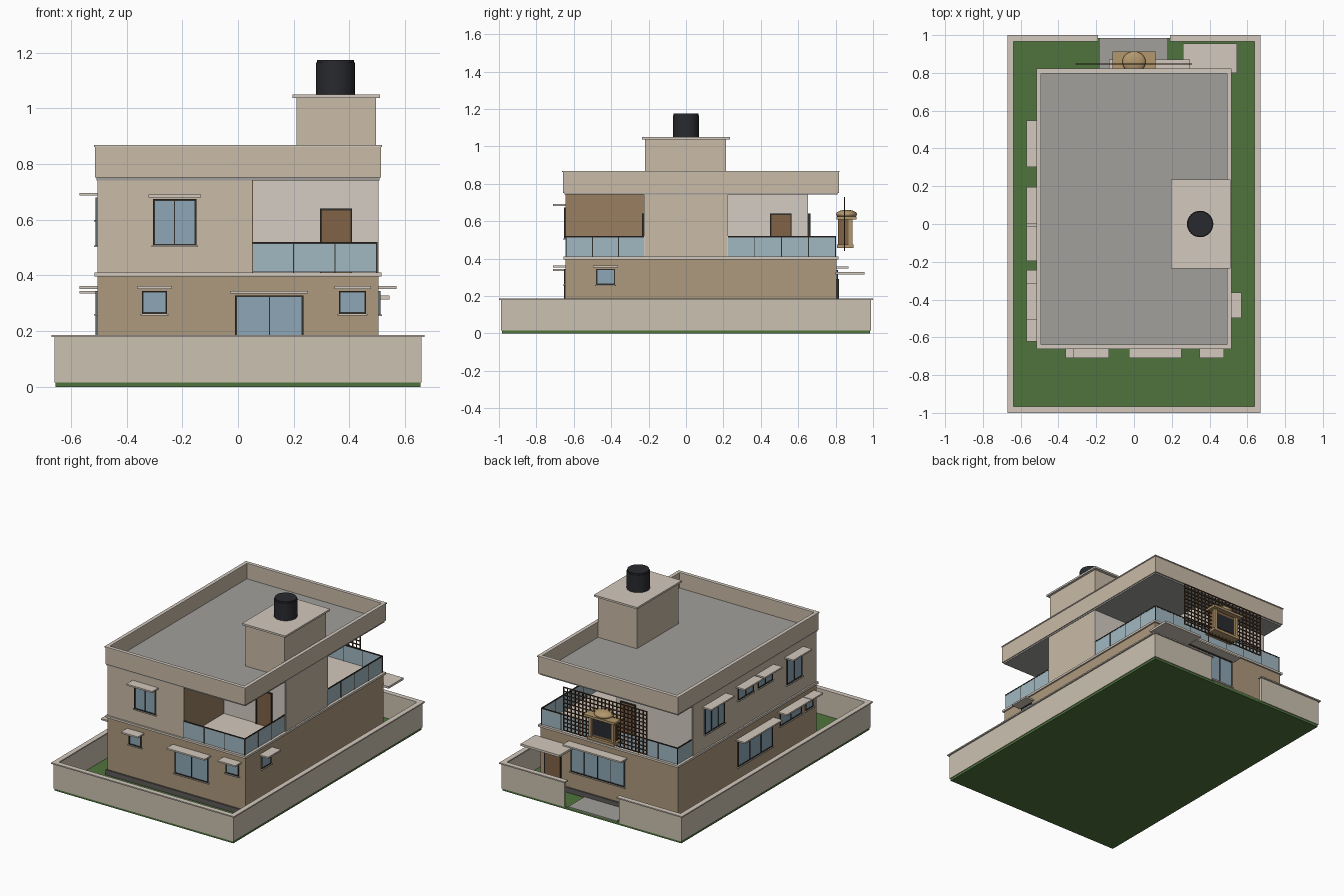
import bpy, bmesh, math
from mathutils import Matrix, Vector

if "Cube" in bpy.data.objects:
    bpy.data.objects.remove(bpy.data.objects["Cube"])


def mat(name, r, g, b):
    m = bpy.data.materials.new(name)
    m.diffuse_color = tuple((c / 255) ** 2.2 for c in (r, g, b)) + (1,)
    m.use_nodes = True
    m.node_tree.nodes["Principled BSDF"].inputs["Base Color"].default_value = m.diffuse_color
    return m


CREAM = mat("cream_plaster", 200, 186, 166)
TAN = mat("tan_plaster", 172, 152, 124)
BROWN = mat("brown_plaster", 152, 127, 97)
PALE = mat("pale_plaster", 210, 203, 193)
STONE = mat("boundary_stone", 202, 192, 175)
TRIM = mat("pale_trim", 210, 200, 188)
GREY = mat("grey_concrete", 160, 158, 155)
PLINTH = mat("plinth_grey", 95, 92, 90)
GRASS = mat("grass", 80, 115, 62)
GLASS = mat("blue_glass", 140, 165, 180)
RAILGLASS = mat("railing_glass", 160, 182, 192)
DARK = mat("dark_frame", 55, 52, 48)
WOOD = mat("door_wood", 128, 98, 72)
LATTICE = mat("lattice_wood", 80, 58, 42)
GOLD = mat("carved_wood", 178, 150, 108)
BLACK = mat("tank_black", 45, 46, 50)


def finish(bm, name, m):
    me = bpy.data.meshes.new(name)
    bm.to_mesh(me)
    bm.free()
    me.materials.append(m)
    ob = bpy.data.objects.new(name, me)
    bpy.context.collection.objects.link(ob)
    return ob


def boxes(name, m, *spans):
    """One object made of boxes given as (x0, x1, y0, y1, z0, z1)."""
    bm = bmesh.new()
    for x0, x1, y0, y1, z0, z1 in spans:
        size = Matrix.Diagonal((abs(x1 - x0), abs(y1 - y0), abs(z1 - z0), 1))
        mid = Vector(((x0 + x1) / 2, (y0 + y1) / 2, (z0 + z1) / 2))
        bmesh.ops.create_cube(bm, size=1, matrix=Matrix.Translation(mid) @ size)
    return finish(bm, name, m)


def ring(x0, x1, y0, y1, t, z0, z1):
    """Four wall boxes around a rectangle."""
    return [(x0, x1, y0, y0 + t, z0, z1), (x0, x1, y1 - t, y1, z0, z1),
            (x0, x0 + t, y0 + t, y1 - t, z0, z1), (x1 - t, x1, y0 + t, y1 - t, z0, z1)]


X, YF, YB = 0.505, -0.645, 0.805


def on_face(face, u0, u1, d0, d1, z0, z1, base=None):
    """Box on a facade: u runs along it, d is the distance outward."""
    b = {"front": YF, "back": YB, "left": -X, "right": X}[face] if base is None else base
    s = 1 if face in ("back", "right") else -1
    if face in ("front", "back"):
        return (u0, u1, b + s * d0, b + s * d1, z0, z1)
    return (b + s * d0, b + s * d1, u0, u1, z0, z1)


def window(name, face, u0, u1, z0, z1, panes=1, shade=0.017, base=None):
    f = lambda *a: on_face(face, *a, base)
    t = 0.006
    boxes(name + "_glass", GLASS, f(u0, u1, -0.01, 0.003, z0, z1))
    bars = [f(u0, u1, -0.01, 0.007, z0, z0 + t), f(u0, u1, -0.01, 0.007, z1 - t, z1)]
    for i in range(panes + 1):
        w = t if i in (0, panes) else 0.004
        u = u0 + (u1 - u0 - w) * i / panes
        bars.append(f(u, u + w, -0.01, 0.007, z0, z1))
    boxes(name + "_frame", DARK, *bars)
    boxes(name + "_sill", TRIM, f(u0 - 0.006, u1 + 0.006, -0.01, 0.012, z0 - 0.006, z0))
    if shade:
        boxes(name + "_sunshade", TRIM, f(u0 - shade, u1 + shade, -0.01, 0.065, z1 + 0.007, z1 + 0.017))


def door(name, face, u0, u1, z0, z1, base=None):
    f = lambda *a: on_face(face, *a, base)
    boxes(name, WOOD, f(u0 + .005, u1 - .005, 0, 0.008, z0, z1 - .005))
    boxes(name + "_frame", DARK, f(u0, u0 + .006, 0, .012, z0, z1), f(u1 - .006, u1, 0, .012, z0, z1),
          f(u0, u1, 0, .012, z1 - .006, z1))


def cylinder(name, m, x, y, z0, z1, r, n=32):
    bm = bmesh.new()
    bmesh.ops.create_cone(bm, cap_ends=True, segments=n, radius1=r, radius2=r, depth=z1 - z0,
                          matrix=Matrix.Translation((x, y, (z0 + z1) / 2)))
    for p in bm.faces:
        p.smooth = len(p.verts) == 4
    return finish(bm, name, m)


# Plot: lawn, gate path, boundary wall with a rear gateway
boxes("lawn", GRASS, (-.655, .655, -.985, .985, 0, .017))
boxes("gate_path", GREY, (-.18, .175, .80, .985, .01, .022))


def boundary(o, t, z0, z1):
    w, l = .66 + o, .99 + o
    return [(-w, w, -l, -l + t, z0, z1), (-w, -w + t, -l + t, l, z0, z1), (w - t, w, -l + t, l, z0, z1),
            (-w + t, -.20 + o, l - t, l, z0, z1), (.20 - o, w - t, l - t, l, z0, z1)]


boxes("boundary_wall", STONE, *boundary(0, .018, .015, .180))
boxes("boundary_coping", TRIM, *boundary(.01, .033, .179, .187))

# Ground floor and slab
boxes("plinth", PLINTH, (-.515, .515, -.655, .815, .015, .05))
boxes("ground_floor", TAN, (-X, X, YF, YB, .02, .396))
boxes("floor_slab", TRIM, (-.515, .515, -.655, .815, .396, .41))

# Upper floor: main rooms and stair block around two open balconies
boxes("upper_rooms", CREAM, (-X, .05, YF, .65, .41, .742))
boxes("stair_block", CREAM, (.05, X, -.22, .22, .41, .742))
boxes("front_balcony_side_wall", BROWN, (.049, .053, -.642, -.22, .41, .742))
boxes("balcony_pale_walls", PALE, (.05, .502, -.224, -.219, .41, .742), (.05, .502, .219, .224, .41, .742),
      (.049, .054, .22, .652, .41, .742), (-.502, .054, .649, .653, .41, .742))
door("front_balcony_door", "front", .295, .41, .41, .64, -.224)
door("rear_balcony_side_door", "right", .45, .565, .41, .64, .054)
door("rear_balcony_door", "back", -.09, .02, .41, .64, .653)

# Roof slab, parapet, stair tower, water tank
boxes("roof_slab", GREY, (-.508, .508, -.65, .81, .742, .765))
boxes("parapet", CREAM, *ring(-.513, .513, -.658, .818, .018, .752, .864))
boxes("parapet_coping", TRIM, *ring(-.517, .517, -.662, .822, .024, .862, .869))
boxes("stair_tower", CREAM, (.21, .495, -.22, .215, .76, 1.04))
boxes("tower_roof", TRIM, (.195, .511, -.235, .235, 1.038, 1.05))
cylinder("water_tank", BLACK, .35, 0, 1.05, 1.165, .07)
cylinder("tank_lid", BLACK, .35, 0, 1.163, 1.175, .066)

# Front windows
window("front_small_left", "front", -.345, -.255, .262, .345)
window("front_wide", "front", -.01, .235, .16, .328, 2)
window("front_small_right", "front", .363, .46, .262, .345)
window("front_upper", "front", -.305, -.15, .508, .674, 2)
# Right window
window("right_small", "right", -.48, -.38, .26, .345)
# Left windows
window("left_upper_wide", "left", .32, .53, .508, .68, 3)
window("left_upper_small_a", "left", .02, .18, .60, .68, 2)
window("left_upper_small_b", "left", -.18, -.03, .60, .68, 2)
window("left_upper_tall", "left", -.49, -.33, .508, .68, 2)
window("left_lower_wide", "left", -.18, .18, .16, .328, 3)
window("left_lower_small_a", "left", -.485, -.26, .262, .345, 2)
window("left_lower_small_b", "left", -.605, -.525, .262, .345)
# Rear window, entrance door and porch canopy
window("rear_wide", "back", -.115, .28, .16, .34, 4)
door("entrance_door", "back", .35, .47, .05, .29)
boxes("porch_canopy", TRIM, (.26, .545, .80, .955, .314, .328))


# Glass balcony railings
def railing(name, p, q, panels):
    (x0, y0), (x1, y1) = p, q
    h = .003
    box = lambda a, b, c, d, z0, z1, w: (a - w, b + w, c - w, d + w, z0, z1)
    boxes(name + "_glass", RAILGLASS, box(x0, x1, y0, y1, .412, .515, .0015))
    parts = [box(x0, x1, y0, y1, .514, .521, h)]
    for i in range(panels + 1):
        x, y = x0 + (x1 - x0) * i / panels, y0 + (y1 - y0) * i / panels
        parts.append(box(x, x, y, y, .41, .52, h * .8))
    boxes(name + "_frame", DARK, *parts)


railing("front_railing", (.05, -.64), (.498, -.64), 3)
railing("front_side_railing", (.498, -.64), (.498, -.22), 3)
railing("rear_side_railing", (.498, .22), (.498, .80), 4)
railing("rear_railing", (-.498, .80), (.498, .80), 7)
railing("rear_short_railing", (-.498, .65), (-.498, .80), 1)

# Lattice screen on the rear
bars = []
for i in range(23):
    x = -.307 + .61 * i / 22
    bars.append((x - .003, x + .003, .845, .851, .44, .73))
for i in range(12):
    z = .443 + .284 * i / 11
    bars.append((-.31, .306, .845, .851, z - .003, z + .003))
boxes("lattice_screen", LATTICE, *bars)

# Projecting carved bay with a shallow domed top
boxes("bay_body", WOOD, (-.085, .085, .812, .878, .475, .61))
boxes("bay_opening", BLACK, (-.066, .066, .87, .881, .49, .592))
boxes("bay_posts", GOLD, *[(s * .083 - .01, s * .083 + .01, .87, .89, .47, .615) for s in (-1, 1)])
boxes("bay_ledges", GOLD, (-.1, .1, .808, .895, .458, .475), (-.115, .115, .805, .912, .61, .625))
bm = bmesh.new()
bmesh.ops.create_uvsphere(bm, u_segments=32, v_segments=16, radius=1,
                          matrix=Matrix.Translation((0, .858, .637)) @ Matrix.Diagonal((.062, .056, .024, 1)))
for p in bm.faces:
    p.smooth = True
finish(bm, "bay_dome", GOLD)
